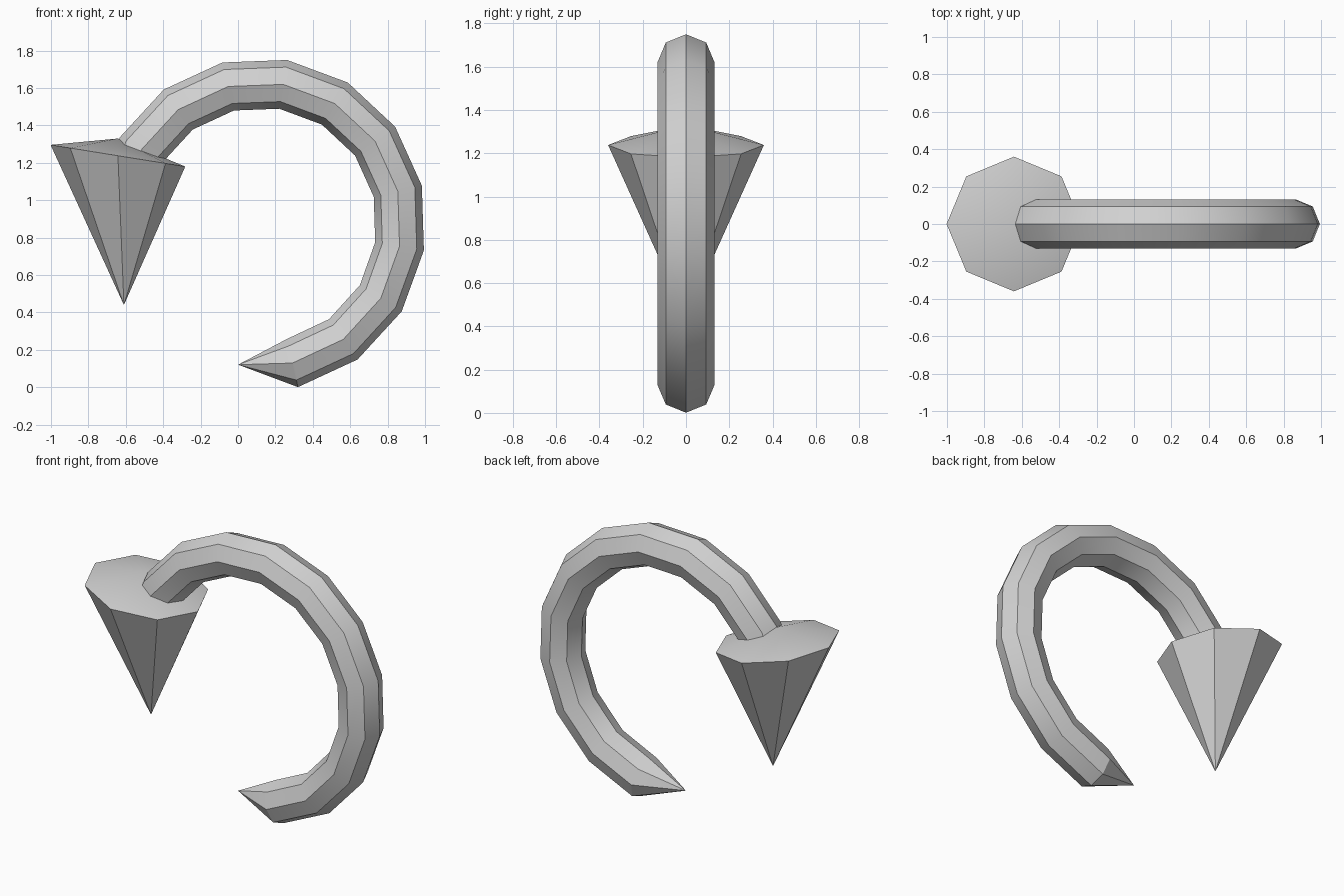
import bpy, bmesh
from math import sin, cos, pi, radians

if "Cube" in bpy.data.objects:
    bpy.data.objects.remove(bpy.data.objects["Cube"])

SIDES = 8
grey = bpy.data.materials.new("light_grey")
grey.use_nodes = True
colour = (0.64, 0.64, 0.64, 1)
grey.diffuse_color = colour
grey.node_tree.nodes["Principled BSDF"].inputs["Base Color"].default_value = colour


def finish(name, bm):
    """Turn a bmesh into a shaded object with its material."""
    bmesh.ops.recalc_face_normals(bm, faces=bm.faces)
    mesh = bpy.data.meshes.new(name)
    bm.to_mesh(mesh)
    bm.free()
    mesh.materials.append(grey)
    obj = bpy.data.objects.new(name, mesh)
    bpy.context.collection.objects.link(obj)
    bpy.ops.object.select_all(action='DESELECT')
    obj.select_set(True)
    bpy.context.view_layer.objects.active = obj
    bpy.ops.object.shade_smooth_by_angle(angle=radians(30))
    return obj


def fan(bm, ring, point):
    """Join a ring to a single point."""
    for i in range(SIDES):
        bm.faces.new((ring[i], ring[(i + 1) % SIDES], point))


# Curved tail: octagonal tube swept round an arc, drawn to a point at the lower end
CX, CZ, MAJOR, MINOR = 0.123, 0.878, 0.751, 0.132
STEP, START, RINGS = 22.6, -77.3, 12


def arc_point(angle, radius, y=0):
    return (CX + radius * cos(angle), y, CZ + radius * sin(angle))


bm = bmesh.new()
rings = []
for k in range(RINGS):
    angle = radians(START + STEP * k)
    radius = MAJOR + 0.016 * max(0, 1 - k / 3)   # arc opens slightly near the point
    rings.append([bm.verts.new(arc_point(angle, radius + MINOR * cos(t), MINOR * sin(t)))
                  for t in (2 * pi * i / SIDES for i in range(SIDES))])
for a, b in zip(rings, rings[1:]):
    for i in range(SIDES):
        j = (i + 1) % SIDES
        bm.faces.new((a[i], a[j], b[j], b[i]))
tip = bm.verts.new(arc_point(radians(START - STEP + 0.7), MAJOR + 0.016))
fan(bm, rings[0], tip)
bm.faces.new(rings[-1])
finish("curved_tail", bm)

# Arrow head: tilted octagonal rim, long point below and shallow peak above
bm = bmesh.new()
RIM, HX, HZ, TILT = 0.36, -0.642, 1.238, 0.161
rim = []
for i in range(SIDES):
    t = 2 * pi * i / SIDES
    dx = RIM * cos(t)
    rim.append(bm.verts.new((HX + dx, RIM * sin(t), HZ - TILT * dx)))
fan(bm, rim, bm.verts.new((-0.61, 0, 0.44)))
fan(bm, rim, bm.verts.new((-0.643, 0, 1.33)))
finish("arrow_head", bm)
